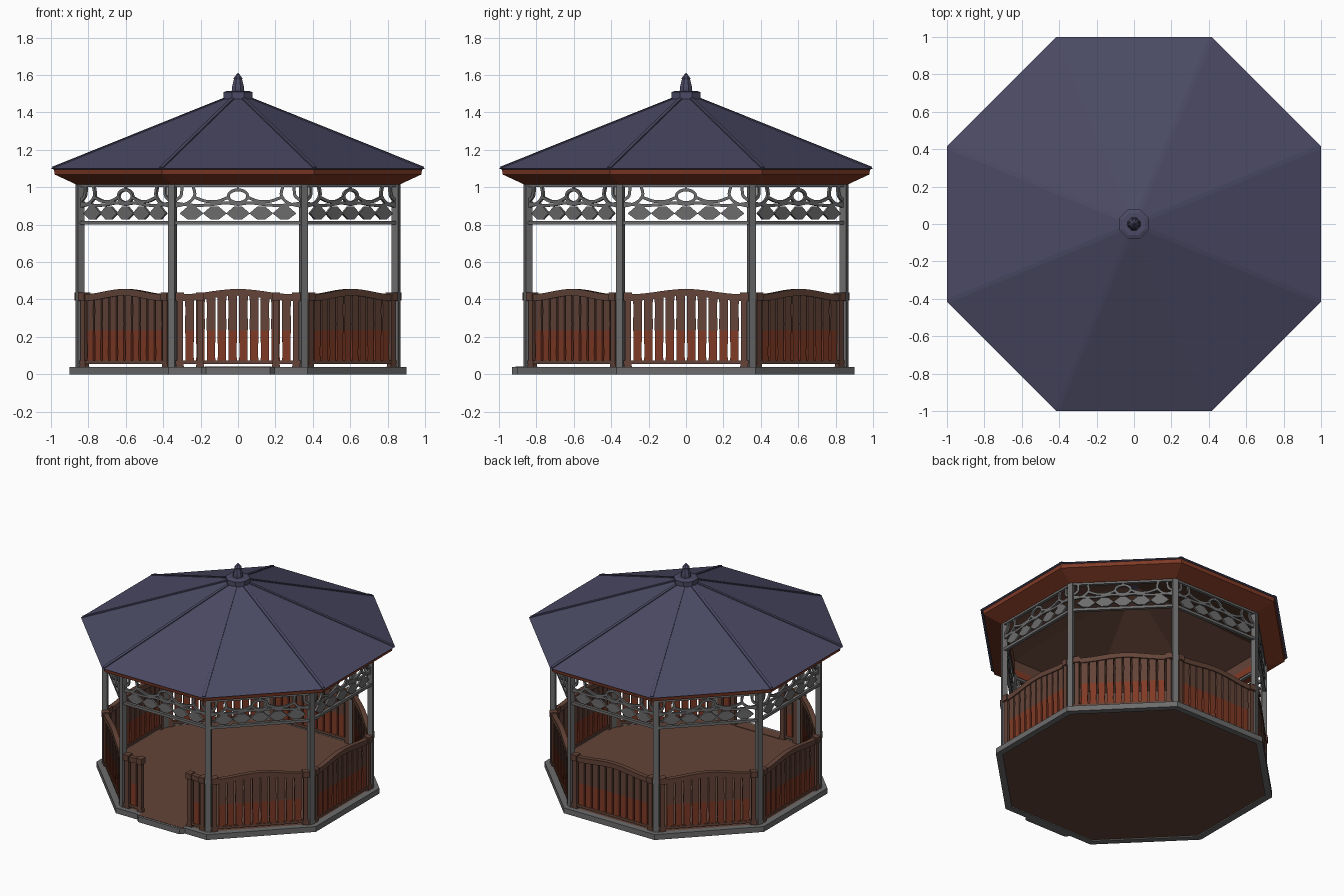
import bpy, bmesh, math
from mathutils import Matrix, Vector

if "Cube" in bpy.data.objects:
    bpy.data.objects.remove(bpy.data.objects["Cube"])

def mat(name, r, g, b):
    m = bpy.data.materials.new(name)
    m.diffuse_color = (r, g, b, 1)
    m.use_nodes = True
    m.node_tree.nodes["Principled BSDF"].inputs["Base Color"].default_value = m.diffuse_color
    return m

SLATE = mat("slate roof", 0.070, 0.068, 0.128)
GREY = mat("grey metal", 0.150, 0.150, 0.150)
BROWN = mat("brown wood", 0.125, 0.057, 0.039)
RED = mat("red wood", 0.215, 0.042, 0.019)
C8 = math.cos(math.pi / 8)

def finish(bm, name, mats, k=0):
    bmesh.ops.recalc_face_normals(bm, faces=bm.faces)
    me = bpy.data.meshes.new(name)
    bm.to_mesh(me)
    bm.free()
    for m in mats:
        me.materials.append(m)
    return place(me, name, k)

def place(me, name, k):
    ob = bpy.data.objects.new(name, me)
    ob.rotation_euler.z = k * math.pi / 4
    bpy.context.collection.objects.link(ob)
    return ob

def octagon(name, rings, mats, close=False, caps=True):
    """Loft octagons given as (flat-side distance, z)."""
    bm = bmesh.new()
    loops = []
    for a, z in rings:
        loops.append([bm.verts.new((a / C8 * math.cos(math.pi / 8 + i * math.pi / 4),
                                    a / C8 * math.sin(math.pi / 8 + i * math.pi / 4), z)) for i in range(8)])
    n = len(loops)
    for j in range(n if close else n - 1):
        for i in range(8):
            p, q = loops[j], loops[(j + 1) % n]
            bm.faces.new((p[i], p[(i + 1) % 8], q[(i + 1) % 8], q[i]))
    if caps and not close:
        bm.faces.new(loops[0])
        bm.faces.new(loops[-1])
    return finish(bm, name, mats)

def box(bm, x0, x1, y0, y1, z0, z1):
    m = Matrix.Translation(((x0 + x1) / 2, (y0 + y1) / 2, (z0 + z1) / 2)) @ \
        Matrix.Diagonal((x1 - x0, y1 - y0, z1 - z0, 1))
    bmesh.ops.create_cube(bm, size=1, matrix=m)

def prism(bm, pts, y, t):
    """Extrude an x-z outline by thickness t about y."""
    a = [bm.verts.new((x, y - t / 2, z)) for x, z in pts]
    b = [bm.verts.new((x, y + t / 2, z)) for x, z in pts]
    bm.faces.new(a)
    bm.faces.new(b[::-1])
    n = len(pts)
    for i in range(n):
        bm.faces.new((a[i], b[i], b[(i + 1) % n], a[(i + 1) % n]))

def strip(bm, pts, w, y, t, closed=False):
    """Flat bar following an x-z path."""
    n = len(pts)
    rows = []
    for i, p in enumerate(pts):
        a = pts[(i - 1) % n] if closed else pts[max(i - 1, 0)]
        b = pts[(i + 1) % n] if closed else pts[min(i + 1, n - 1)]
        d = (Vector(b) - Vector(a)).normalized() * w / 2
        rows.append([bm.verts.new((p[0] + s * -d.y, y + v * t / 2, p[1] + s * d.x))
                     for s, v in ((1, -1), (1, 1), (-1, 1), (-1, -1))])
    for i in range(n if closed else n - 1):
        r, q = rows[i], rows[(i + 1) % n]
        for j in range(4):
            bm.faces.new((r[j], r[(j + 1) % 4], q[(j + 1) % 4], q[j]))
    if not closed:
        bm.faces.new(rows[0])
        bm.faces.new(rows[-1])

def smooth_path(pts, steps=5):
    """Catmull-Rom through a few points."""
    v = [Vector(p) for p in [pts[0]] + pts + [pts[-1]]]
    out = []
    for i in range(1, len(v) - 2):
        a, b, c, d = v[i - 1:i + 3]
        for s in range(steps):
            t = s / steps
            out.append(tuple(0.5 * (2 * b + (c - a) * t + (2 * a - 5 * b + 4 * c - d) * t * t
                                    + (3 * b - a - 3 * c + d) * t ** 3)))
    return out + [pts[-1]]

# Base: grey rim, brown floor and entrance step
octagon("base_rim", [(0.90, 0), (0.90, 0.04), (0.855, 0.04), (0.855, 0.0)], [GREY], close=True)
octagon("floor", [(0.856, 0.008), (0.856, 0.038)], [BROWN])
bm = bmesh.new()
outline = [(-0.2, -0.895), (-0.17, -0.93), (0.17, -0.93), (0.2, -0.895)]
lower = [bm.verts.new((x, y, 0)) for x, y in outline]
upper = [bm.verts.new((x, y, 0.04)) for x, y in outline]
bm.faces.new(lower)
bm.faces.new(upper)
for i in range(4):
    j = (i + 1) % 4
    bm.faces.new((lower[i], lower[j], upper[j], upper[i]))
finish(bm, "entrance_step", [GREY])
bm = bmesh.new()
box(bm, -0.18, 0.18, -0.912, -0.83, 0.034, 0.042)
finish(bm, "entrance_tread", [BROWN])

# Roof, eaves, ceiling and finial
octagon("roof", [(0.982, 1.094), (1.0, 1.10), (0.07, 1.475)], [SLATE], caps=False)
octagon("eaves", [(0.84, 1.10), (0.985, 1.10), (0.98, 1.068), (0.865, 1.015), (0.835, 1.015)], [RED], close=True)
octagon("ceiling", [(0.838, 1.02), (0.838, 1.135), (0.03, 1.46)], [BROWN], caps=False)
octagon("finial_collar", [(0.078, 1.465), (0.078, 1.508), (0.06, 1.515)], [SLATE])
octagon("finial_spike", [(0.034, 1.51), (0.032, 1.535), (0.022, 1.575), (0.024, 1.583), (0.003, 1.61)], [SLATE])

# Ridge strips along the roof hips
bm = bmesh.new()
strip(bm, [(1.0 / C8 - 0.012, 1.1055), (0.07 / C8, 1.475)], 0.008, 0, 0.022)
bmesh.ops.rotate(bm, verts=bm.verts, cent=(0, 0, 0), matrix=Matrix.Rotation(math.pi / 8, 3, 'Z'))
ridge = finish(bm, "roof_ridge_0", [SLATE])
for k in range(1, 8):
    place(ridge.data, f"roof_ridge_{k}", k)

# Posts at the corners
bm = bmesh.new()
r = 0.845 / C8
box(bm, r - 0.018, r + 0.018, -0.0195, 0.0195, 0.035, 1.03)
bmesh.ops.rotate(bm, verts=bm.verts, cent=(0, 0, 0), matrix=Matrix.Rotation(math.pi / 8, 3, 'Z'))
post = finish(bm, "post_0", [GREY])
for k in range(1, 8):
    place(post.data, f"post_{k}", k)

# Railings
Y = -0.85
def rail_z(x):
    return 0.41 + 0.028 * (0.5 + 0.5 * math.cos(math.pi * min(abs(x), 0.3) / 0.3))

def slats(name, xs, k=0):
    bm = bmesh.new()
    for x in xs:
        top = rail_z(x) - 0.005
        prof = [(0.0235, 0.06), (0.021, 0.11), (0.0225, 0.19), (0.0240, 0.27), (0.0225, 0.34), (0.0240, top)]
        prism(bm, [(x + w, z) for w, z in prof] + [(x - w, z) for w, z in prof[::-1]], Y, 0.018)
    bmesh.ops.bisect_plane(bm, geom=bm.verts[:] + bm.edges[:] + bm.faces[:],
                           plane_co=(0, 0, 0.235), plane_no=(0, 0, 1))
    for f in bm.faces:
        f.material_index = 1 if f.calc_center_median().z < 0.235 else 0
    return finish(bm, name, [BROWN, RED], k)

def rail_frame(name, spans, ends, k=0):
    bm = bmesh.new()
    for a, b in spans:
        xs = [a + (b - a) * i / 16 for i in range(17)]
        strip(bm, [(x, rail_z(x)) for x in xs], 0.036, Y, 0.034)
        box(bm, a, b, Y - 0.012, Y + 0.012, 0.056, 0.074)
    for x in ends:
        prism(bm, [(x - 0.022, 0.038), (x + 0.022, 0.038), (x + 0.016, 0.075), (x + 0.016, 0.41),
                   (x - 0.016, 0.41), (x - 0.016, 0.075)], Y, 0.03)
        box(bm, x - 0.022, x + 0.022, Y - 0.025, Y + 0.025, 0.395, 0.438)
    return finish(bm, name, [BROWN], k)

s = slats("railing_slats_1", [(i - 4.5) * 0.0575 for i in range(10)], 1)
f = rail_frame("railing_frame_1", [(-0.335, 0.335)], (-0.311, 0.311), 1)
for k in range(2, 8):
    place(s.data, f"railing_slats_{k}", k)
    place(f.data, f"railing_frame_{k}", k)
slats("entrance_slats", [-0.259, 0.259])
rail_frame("entrance_frame", [(-0.335, -0.185), (0.185, 0.335)], (-0.311, -0.203, 0.203, 0.311))

# Ornamental frieze under the eaves
bm = bmesh.new()
box(bm, -0.345, 0.345, Y - 0.011, Y + 0.011, 0.80, 0.82)
box(bm, -0.345, 0.345, Y - 0.011, Y + 0.011, 1.0, 1.02)
for x in (-0.248, -0.124, 0, 0.124, 0.248):
    prism(bm, [(x - 0.064, 0.86), (x - 0.022, 0.828), (x + 0.022, 0.828), (x + 0.064, 0.86),
               (x + 0.022, 0.896), (x - 0.022, 0.896)], Y, 0.014)
strip(bm, [(0.052 * math.cos(i * math.pi / 10), 0.952 + 0.034 * math.sin(i * math.pi / 10))
           for i in range(20)], 0.016, Y, 0.014, True)
box(bm, -0.006, 0.006, Y - 0.007, Y + 0.007, 0.985, 1.005)
for m in (-1, 1):
    for path in ([(0, 0.908), (0.07, 0.916), (0.16, 0.905), (0.25, 0.904), (0.34, 0.916)],
                 [(0.055, 0.945), (0.11, 0.925), (0.17, 0.925), (0.23, 0.945)],
                 [(0.34, 0.898), (0.27, 0.915), (0.232, 0.955), (0.24, 1.005)],
                 [(0.335, 0.93), (0.305, 0.955), (0.30, 1.005)]):
        strip(bm, smooth_path([(m * x, z) for x, z in path]), 0.016, Y, 0.014)
fr = finish(bm, "frieze_0", [GREY])
for k in range(1, 8):
    place(fr.data, f"frieze_{k}", k)
